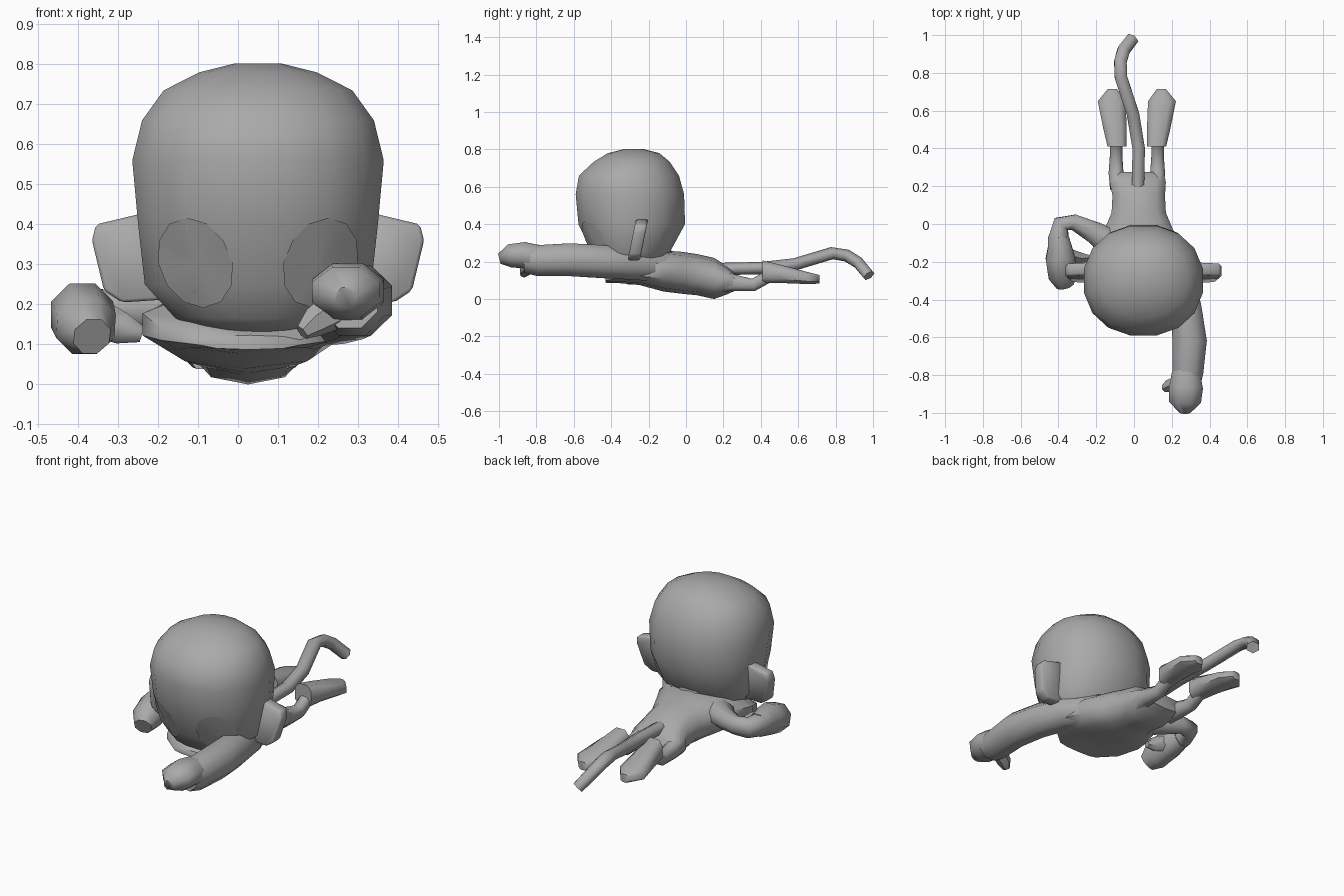
import bpy, bmesh, math
from mathutils import Vector
from mathutils.bvhtree import BVHTree

if "Cube" in bpy.data.objects:
    bpy.data.objects.remove(bpy.data.objects["Cube"])

grey = bpy.data.materials.new("plain_grey")
grey.use_nodes = True
GREY = (0.4, 0.4, 0.4, 1)
grey.diffuse_color = GREY
grey.node_tree.nodes["Principled BSDF"].inputs["Base Color"].default_value = GREY


def finish(name, bm, angle=55):
    bmesh.ops.recalc_face_normals(bm, faces=bm.faces)
    mesh = bpy.data.meshes.new(name)
    bm.to_mesh(mesh)
    bm.free()
    mesh.materials.append(grey)
    obj = bpy.data.objects.new(name, mesh)
    bpy.context.collection.objects.link(obj)
    bpy.ops.object.select_all(action='DESELECT')
    obj.select_set(True)
    bpy.context.view_layer.objects.active = obj
    bpy.ops.object.shade_smooth_by_angle(angle=math.radians(angle))
    return obj


def loft(name, sections, sides=8, power=1.0, axis=None, up=(0, 0, 1), angle=55):
    """Skin rings of (x, y, z, half width, half height) along their path."""
    bm = bmesh.new()
    pts = [Vector(s[:3]) for s in sections]
    rings = []
    for i, s in enumerate(sections):
        t = Vector(axis) if axis else pts[min(i + 1, len(pts) - 1)] - pts[max(i - 1, 0)]
        side = t.cross(Vector(up)).normalized()
        top = side.cross(t).normalized()
        ring = []
        for k in range(sides):
            a = 2 * math.pi * (k + 0.5) / sides
            c, n = math.cos(a), math.sin(a)
            c = math.copysign(abs(c) ** power, c)
            n = math.copysign(abs(n) ** power, n)
            ring.append(bm.verts.new(pts[i] + side * c * s[3] + top * n * s[4]))
        rings.append(ring)
    for a, b in zip(rings, rings[1:]):
        for k in range(sides):
            j = (k + 1) % sides
            bm.faces.new((a[k], a[j], b[j], b[k]))
    bm.faces.new(rings[0])
    bm.faces.new(rings[-1])
    return finish(name, bm, angle)


def slab(name, outline, depth, shear=0.0, y=0.0):
    """Plate with an x-z outline, thickened along y."""
    bm = bmesh.new()
    base = outline[0][1]
    f = bm.faces.new([bm.verts.new((x, y + (z - base) * shear, z)) for x, z in outline])
    new = bmesh.ops.extrude_face_region(bm, geom=[f])["geom"]
    bmesh.ops.translate(bm, vec=(0, depth, 0),
                        verts=[v for v in new if isinstance(v, bmesh.types.BMVert)])
    bmesh.ops.bevel(bm, geom=bm.edges[:], offset=0.008, segments=1, affect='EDGES')
    return finish(name, bm)


# Head: rounded block of stacked rings
HEAD_X = 0.05
head = loft("head", [
    (HEAD_X, -0.31, 0.13, 0.11, 0.10),
    (HEAD_X, -0.305, 0.165, 0.21, 0.165),
    (HEAD_X, -0.295, 0.25, 0.288, 0.212),
    (HEAD_X, -0.29, 0.40, 0.305, 0.29),
    (HEAD_X, -0.30, 0.56, 0.32, 0.295),
    (HEAD_X, -0.305, 0.66, 0.295, 0.272),
    (HEAD_X, -0.29, 0.735, 0.24, 0.205),
    (HEAD_X, -0.28, 0.78, 0.15, 0.14),
    (HEAD_X, -0.28, 0.802, 0.06, 0.05),
], sides=16, power=0.92, axis=(0, 0, 1), up=(0, 1, 0), angle=80)

# Eyes: thin ovals laid on the face
bm = bmesh.new()
bm.from_mesh(head.data)
face_tree = BVHTree.FromBMesh(bm)
bm.free()
for name, side in (("right_eye", -1), ("left_eye", 1)):
    bm = bmesh.new()
    rings = []
    for r in (0.05, 0.5, 1.0):
        ring = []
        for k in range(12):
            a = 2 * math.pi * k / 12
            x = HEAD_X + side * (0.155 + r * (0.092 * math.cos(a) + 0.02 * math.sin(a)))
            z = 0.305 + r * 0.112 * math.sin(a)
            hit = face_tree.ray_cast(Vector((x, -2, z)), Vector((0, 1, 0)))
            ring.append(bm.verts.new(hit[0] + hit[1] * 0.004))
        rings.append(ring)
    for a, b in zip(rings, rings[1:]):
        for k in range(12):
            j = (k + 1) % 12
            bm.faces.new((a[k], a[j], b[j], b[k]))
    bm.faces.new(rings[0])
    finish(name, bm, 80)

# Ears: flat flaps leaning back towards the top
ear = [(0.19, 0.215), (0.34, 0.205), (0.385, 0.235), (0.415, 0.36), (0.405, 0.40), (0.27, 0.432)]
for name, side in (("right_ear", -1), ("left_ear", 1)):
    slab(name, [(HEAD_X + side * x, z) for x, z in ear], 0.065, 0.2, -0.31)

# Body: flat chest narrowing to the hips
loft("body", [
    (0.03, -0.43, 0.105, 0.13, 0.018),
    (0.025, -0.36, 0.125, 0.225, 0.04),
    (0.02, -0.25, 0.15, 0.27, 0.075),
    (0.02, -0.12, 0.15, 0.24, 0.11),
    (0.025, -0.02, 0.14, 0.185, 0.112),
    (0.025, 0.06, 0.13, 0.15, 0.11),
    (0.025, 0.15, 0.11, 0.145, 0.11),
    (0.02, 0.22, 0.10, 0.155, 0.075),
    (0.015, 0.275, 0.09, 0.15, 0.04),
], sides=10, power=0.85, axis=(0, 1, 0))
loft("neck", [(0.04, -0.14, 0.18, 0.12, 0.09), (0.04, -0.18, 0.30, 0.12, 0.09)],
     up=(0, 1, 0))

# Left arm: reaching forward
loft("left_arm", [
    (0.13, -0.12, 0.17, 0.09, 0.085),
    (0.23, -0.28, 0.185, 0.10, 0.09),
    (0.275, -0.45, 0.20, 0.09, 0.095),
    (0.295, -0.62, 0.21, 0.098, 0.095),
    (0.285, -0.79, 0.205, 0.088, 0.09),
    (0.28, -0.86, 0.21, 0.075, 0.075),
], sides=8)
loft("left_hand", [
    (0.275, -0.79, 0.215, 0.08, 0.08),
    (0.275, -0.87, 0.235, 0.097, 0.075),
    (0.27, -0.94, 0.23, 0.092, 0.068),
    (0.27, -0.998, 0.215, 0.03, 0.03),
], sides=8)
loft("left_thumb", [
    (0.25, -0.83, 0.19, 0.04, 0.05),
    (0.19, -0.855, 0.155, 0.038, 0.038),
    (0.16, -0.87, 0.13, 0.02, 0.02),
], sides=6)

# Right arm: elbow bent back, hand forward
loft("right_arm", [
    (-0.10, -0.13, 0.17, 0.09, 0.07),
    (-0.20, -0.05, 0.18, 0.065, 0.06),
    (-0.32, 0.01, 0.19, 0.045, 0.05),
    (-0.385, 0.0, 0.19, 0.05, 0.055),
    (-0.40, -0.08, 0.18, 0.06, 0.06),
    (-0.40, -0.15, 0.175, 0.06, 0.07),
], sides=8)
loft("right_hand", [
    (-0.395, -0.07, 0.18, 0.055, 0.065),
    (-0.39, -0.18, 0.175, 0.084, 0.085),
    (-0.38, -0.27, 0.145, 0.08, 0.08),
    (-0.365, -0.325, 0.12, 0.05, 0.05),
], sides=8)
loft("right_thumb", [
    (-0.36, -0.16, 0.17, 0.04, 0.05),
    (-0.29, -0.18, 0.14, 0.035, 0.04),
    (-0.24, -0.18, 0.125, 0.018, 0.02),
], sides=6)

# Legs and flat paddle feet, mirrored about the hip centre
HIP_X = 0.015
for name, side in (("right", -1), ("left", 1)):
    def mirrored(rows):
        return [(HIP_X + side * r[0], *r[1:]) for r in rows]
    loft(name + "_leg", mirrored([
        (0.10, 0.19, 0.095, 0.045, 0.06),
        (0.11, 0.27, 0.085, 0.042, 0.045),
        (0.11, 0.36, 0.075, 0.035, 0.036),
        (0.11, 0.44, 0.12, 0.035, 0.035),
    ]), sides=8, power=0.8)
    loft(name + "_foot", mirrored([
        (0.105, 0.41, 0.145, 0.053, 0.065),
        (0.115, 0.50, 0.135, 0.065, 0.052),
        (0.133, 0.65, 0.112, 0.078, 0.034),
        (0.13, 0.715, 0.105, 0.025, 0.024),
    ]), sides=8, power=0.7, axis=(0, 1, 0))

# Tail: thin tube with a raised, hooked end
tail = [(0.02, 0.17, 0.16), (0.025, 0.40, 0.165), (-0.005, 0.58, 0.185), (-0.07, 0.78, 0.245),
        (-0.072, 0.86, 0.232), (-0.055, 0.92, 0.195), (-0.01, 0.978, 0.125)]
loft("tail", [(*p, 0.038, 0.033) for p in tail], sides=6, angle=65)
